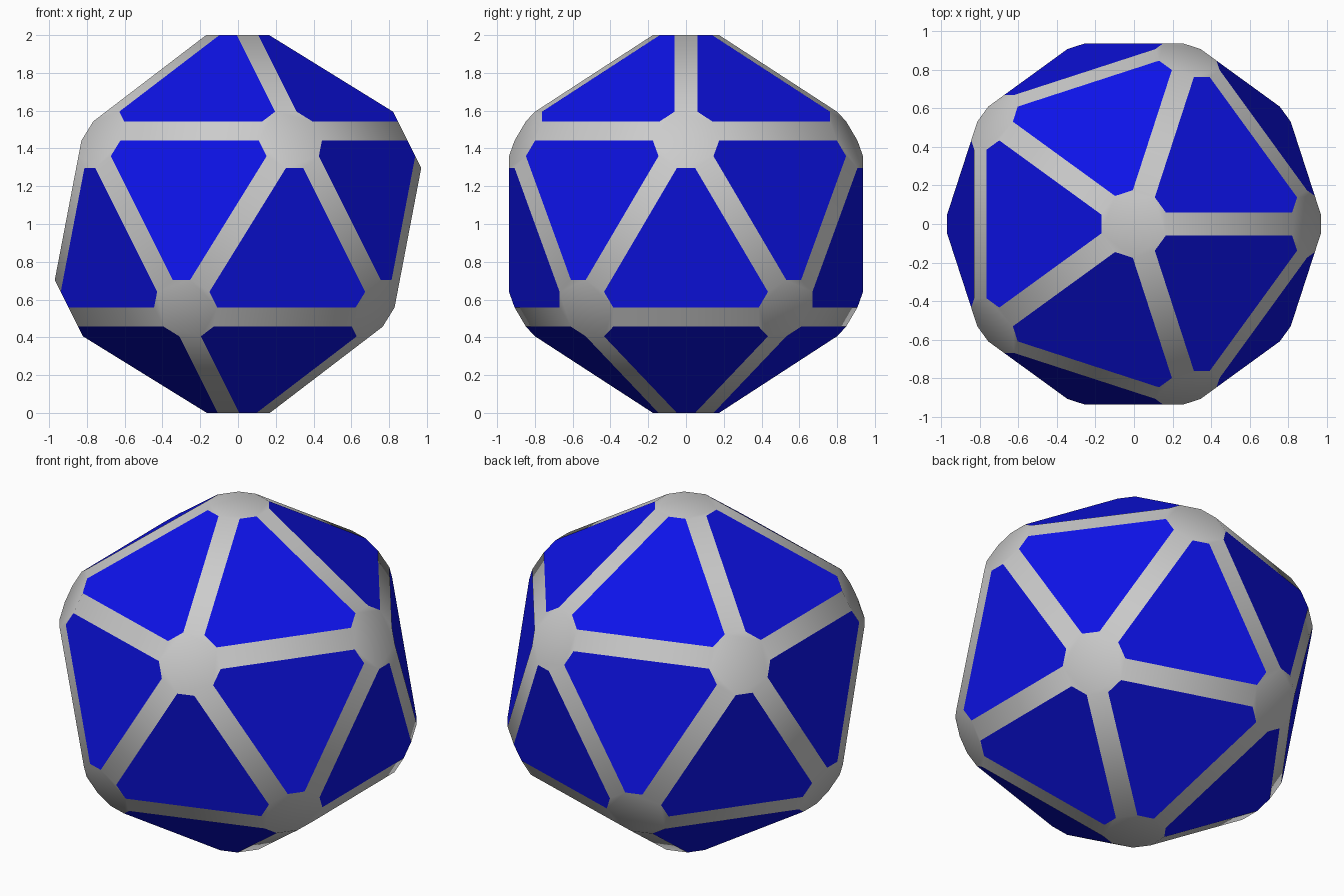
import bpy, bmesh, math
from mathutils import Vector

if "Cube" in bpy.data.objects:
    bpy.data.objects.remove(bpy.data.objects["Cube"])

CENTRE = Vector((0, 0, 1))
REACH = 0.165       # distance from a corner centre to a strip end
HALF_WIDTH = 0.06   # half width of the grey strips


def ico_directions():
    dirs = [Vector((0, 0, 1)), Vector((0, 0, -1))]
    for i in range(5):
        for start, s in ((0, 1), (math.pi, -1)):
            a = start + i * math.tau / 5
            dirs.append(Vector((2 * math.cos(a), 2 * math.sin(a), s)).normalized())
    return dirs


def bevelled_icosahedron():
    """Icosahedron with flat-cut corners (decagons) and edges (rectangles)."""
    bm = bmesh.new()
    dirs = ico_directions()
    for v in dirs:
        for u in dirs:
            if 0.3 < v.dot(u) < 0.6:                 # neighbouring corner
                along = (u - v * v.dot(u)).normalized()
                side = v.cross(along)
                for s in (-1, 1):
                    bm.verts.new(CENTRE + v + along * REACH + side * HALF_WIDTH * s)
    bmesh.ops.convex_hull(bm, input=bm.verts[:])
    bmesh.ops.dissolve_limit(bm, angle_limit=math.radians(2),
                             verts=bm.verts[:], edges=bm.edges[:])
    bmesh.ops.recalc_face_normals(bm, faces=bm.faces[:])
    return bm


def make_part(name, side_counts, smooth, material=None):
    bm = bevelled_icosahedron()
    unwanted = [f for f in bm.faces if len(f.verts) not in side_counts]
    bmesh.ops.delete(bm, geom=unwanted, context='FACES')
    for f in bm.faces:
        f.smooth = smooth
    mesh = bpy.data.meshes.new(name)
    bm.to_mesh(mesh)
    bm.free()
    if material:
        mesh.materials.append(material)
    bpy.context.collection.objects.link(bpy.data.objects.new(name, mesh))


blue = bpy.data.materials.new("blue")
blue.diffuse_color = (0.004, 0.006, 0.8, 1)
blue.use_nodes = True
blue.node_tree.nodes["Principled BSDF"].inputs["Base Color"].default_value = blue.diffuse_color

# Grey frame: edge strips and corner caps, softly shaded
make_part("frame", (4, 10), True)
# Blue triangular panels with clipped corners
make_part("panels", (6,), False, blue)
